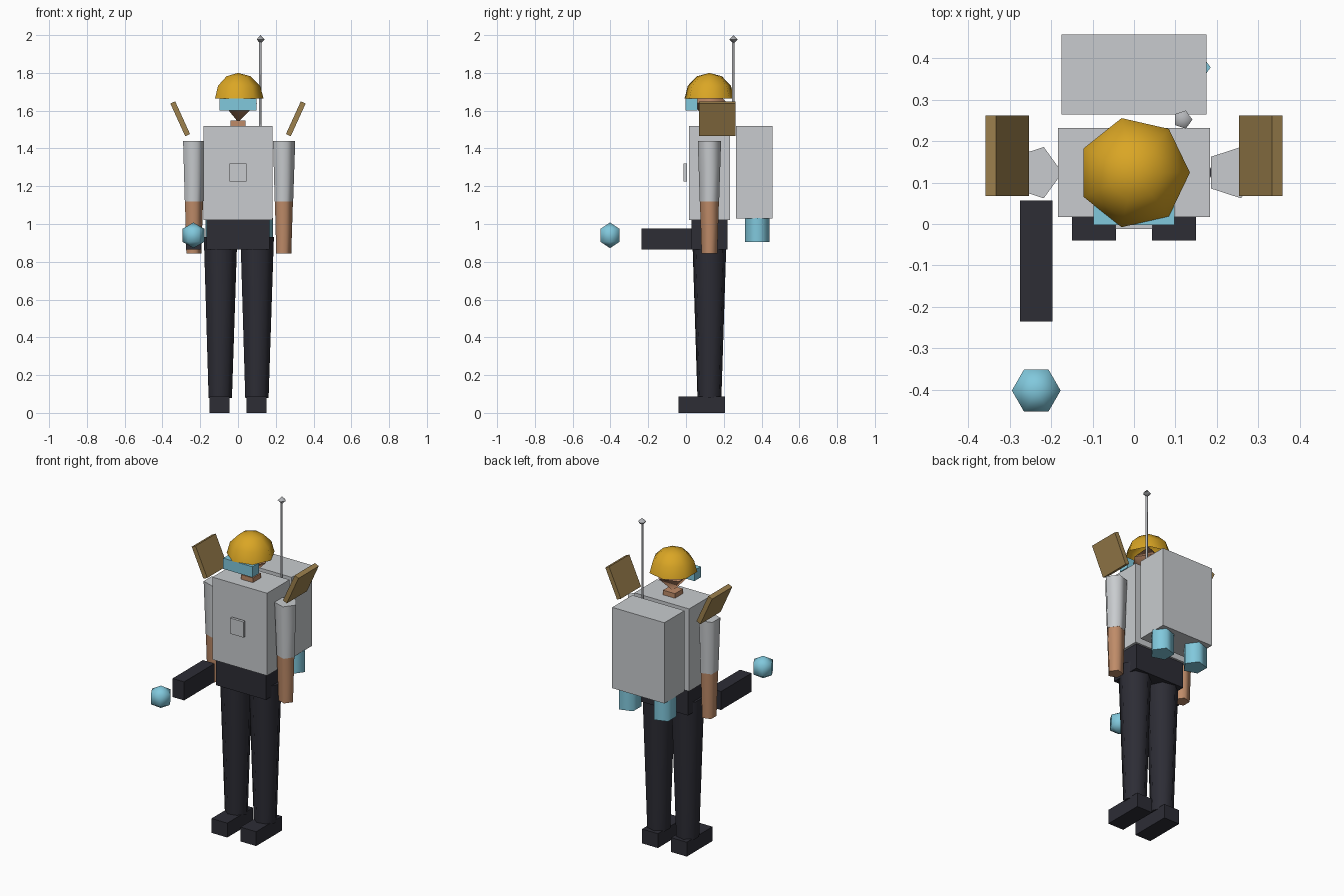
import bpy, bmesh
from math import sin, cos, pi, radians
from mathutils import Matrix

cube = bpy.data.objects.get("Cube")
if cube:
    bpy.data.objects.remove(cube, do_unlink=True)


def material(name, rgb):
    m = bpy.data.materials.new(name)
    m.use_nodes = True
    m.diffuse_color = (*rgb, 1)
    m.node_tree.nodes["Principled BSDF"].inputs["Base Color"].default_value = (*rgb, 1)
    return m


GREY = material("light grey", (0.58, 0.60, 0.62))
STEEL = material("antenna steel", (0.45, 0.46, 0.48))
DARK = material("charcoal", (0.026, 0.026, 0.036))
SKIN = material("skin", (0.52, 0.26, 0.14))
GOLD = material("helmet gold", (0.70, 0.38, 0.018))
BRONZE = material("panel bronze", (0.34, 0.22, 0.075))
CYAN = material("cyan", (0.22, 0.58, 0.72))


def finish(name, bm, mat, smooth):
    bmesh.ops.recalc_face_normals(bm, faces=bm.faces)
    mesh = bpy.data.meshes.new(name)
    bm.to_mesh(mesh)
    bm.free()
    mesh.materials.append(mat)
    if smooth:
        mesh.shade_smooth()
        mesh.set_sharp_from_angle(angle=radians(75))
    obj = bpy.data.objects.new(name, mesh)
    bpy.context.collection.objects.link(obj)
    return obj


def box(name, mat, xs, ys, zs, tilt=0):
    """Box from its ranges on the three axes, tilted about y at its centre."""
    bm = bmesh.new()
    bmesh.ops.create_cube(bm, size=1)
    spans = (xs, ys, zs)
    size = Matrix.Diagonal([b - a for a, b in spans] + [1])
    place = Matrix.Translation([(a + b) / 2 for a, b in spans])
    bm.transform(place @ Matrix.Rotation(tilt, 4, "Y") @ size)
    return finish(name, bm, mat, False)


def lathe(name, mat, x, y, sides, profile, closed=True):
    """Turned part from (radius, z) points; the first corner faces +x."""
    bm = bmesh.new()
    rings = []
    for r, z in profile:
        if r < 1e-4:
            rings.append([bm.verts.new((x, y, z))])
        else:
            turns = [2 * pi * k / sides for k in range(sides)]
            rings.append([bm.verts.new((x + r * cos(t), y + r * sin(t), z)) for t in turns])
    for low, high in zip(rings, rings[1:]):
        for k in range(sides):
            n = (k + 1) % sides
            corners = [low[k % len(low)], low[n % len(low)],
                       high[n % len(high)], high[k % len(high)]]
            bm.faces.new(list(dict.fromkeys(corners)))
    if closed:
        for ring in (rings[0], rings[-1]):
            if len(ring) > 1:
                bm.faces.new(ring)
    return finish(name, bm, mat, True)


def arc(radius, z, start, steps):
    """Profile of a ball from a start latitude up to the top pole."""
    angles = [start + (pi / 2 - start) * i / steps for i in range(steps + 1)]
    return [(radius * cos(a), z + radius * sin(a)) for a in angles]


MID = 0.124  # depth of the body axis

# Body
box("torso", GREY, (-0.183, 0.183), (0.017, 0.232), (1.02, 1.52))
box("chest_plate", GREY, (-0.045, 0.045), (-0.012, 0.005), (1.225, 1.32))
box("hips", DARK, (-0.168, 0.168), (0.028, 0.22), (0.865, 1.02))
box("neck", SKIN, (-0.04, 0.04), (0.085, 0.163), (1.50, 1.548))

# Head, helmet and visor
lathe("head", SKIN, 0, MID, 5, arc(0.1, 1.64, -pi / 2, 2))
lathe("helmet", GOLD, 0, MID, 7, arc(0.135, 1.665, 0, 3), closed=False)
box("visor", CYAN, (-0.098, 0.098), (-0.002, 0.06), (1.60, 1.665))

# Limbs, shoulder panels and thrusters on both sides
for side, s in (("left", 1), ("right", -1)):
    lathe(side + "_leg", DARK, s * 0.097, MID, 7, [(0.065, 0.08), (0.093, 0.93)])
    box(side + "_foot", DARK, (s * 0.097 - 0.053, s * 0.097 + 0.053), (-0.04, 0.207), (0, 0.087))
    lathe(side + "_sleeve", GREY, s * 0.238, MID, 5, [(0.054, 1.12), (0.065, 1.44)])
    lathe(side + "_forearm", SKIN, s * 0.238, MID, 5, [(0.044, 0.845), (0.053, 1.125)])
    box(side + "_shoulder_panel", BRONZE, (s * 0.306 - 0.014, s * 0.306 + 0.014),
        (0.068, 0.262), (1.462, 1.652), tilt=s * radians(24.5))
    lathe(side + "_thruster", CYAN, s * 0.117, 0.378, 5, [(0.068, 0.905), (0.068, 1.033)])

# Backpack and antenna
box("backpack", GREY, (-0.175, 0.175), (0.264, 0.457), (1.03, 1.52))
lathe("antenna", STEEL, 0.118, 0.249, 5, [(0.007, 1.50), (0.007, 1.98)])
lathe("antenna_tip", STEEL, 0.118, 0.252, 5, arc(0.023, 1.977, -pi / 2, 2))

# Blaster held beside the right hand, with its energy ball
box("blaster", DARK, (-0.275, -0.197), (-0.235, 0.057), (0.865, 0.977))
lathe("energy_ball", CYAN, -0.236, -0.402, 6, arc(0.068, 0.94, -pi / 2, 3))
